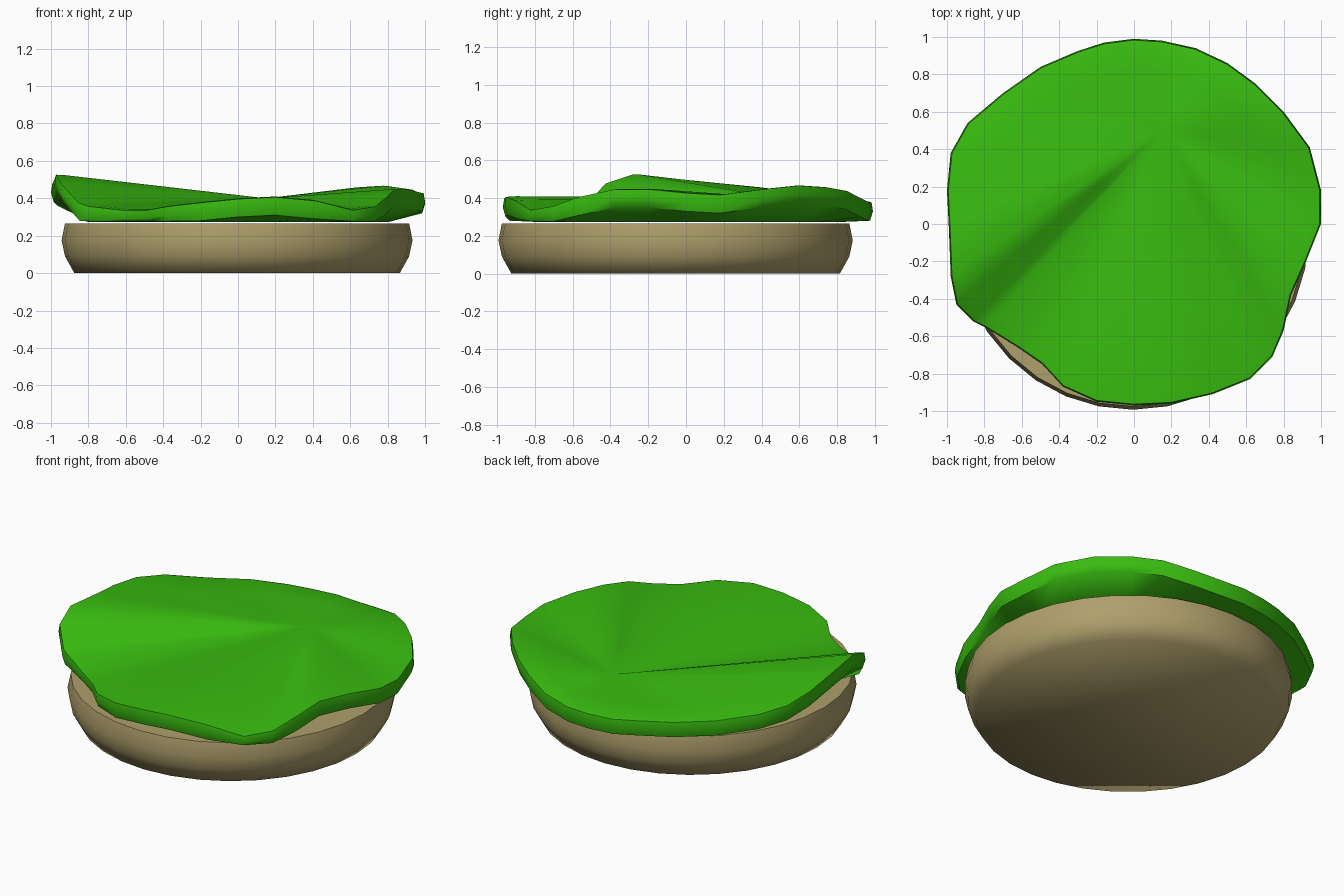
import bpy
import bmesh
import math
from mathutils import Vector

default_cube = bpy.data.objects.get("Cube")
if default_cube:
    bpy.data.objects.remove(default_cube, do_unlink=True)


def make_material(name, colour):
    material = bpy.data.materials.new(name)
    material.use_nodes = True
    material.diffuse_color = colour
    for node in material.node_tree.nodes:
        if node.type == 'BSDF_PRINCIPLED':
            node.inputs["Base Color"].default_value = colour
            node.inputs["Roughness"].default_value = 0.7
    return material


def add_ring(bm, points):
    return [bm.verts.new(point) for point in points]


def bridge_rings(bm, lower, upper):
    """Join two counter-clockwise rings with a band of quads."""
    count = len(lower)
    for i in range(count):
        j = (i + 1) % count
        bm.faces.new((lower[i], lower[j], upper[j], upper[i]))


def fan(bm, ring, centre):
    """Close a ring with triangles that meet at one point."""
    hub_vert = bm.verts.new(centre)
    for i, vert in enumerate(ring):
        bm.faces.new((vert, ring[(i + 1) % len(ring)], hub_vert))


def finish(bm, name, material, smooth_angle):
    bmesh.ops.recalc_face_normals(bm, faces=bm.faces[:])
    mesh = bpy.data.meshes.new(name)
    bm.to_mesh(mesh)
    bm.free()
    obj = bpy.data.objects.new(name, mesh)
    bpy.context.collection.objects.link(obj)
    mesh.materials.append(material)
    bpy.ops.object.select_all(action='DESELECT')
    bpy.context.view_layer.objects.active = obj
    obj.select_set(True)
    bpy.ops.object.shade_smooth_by_angle(angle=math.radians(smooth_angle))
    return obj


bread = make_material("toasted bread", (0.43, 0.35, 0.15, 1))
leaf = make_material("leaf green", (0.04, 0.50, 0.005, 1))

# Bottom bun: lathed round slab with a bulging side
SIDES = 32
BUN_CENTRE = Vector((-0.005, -0.055, 0))
bun_profile = [(0.87, 0), (0.92, 0.09), (0.938, 0.175), (0.92, 0.265)]

bm = bmesh.new()
bun_rings = []
for radius, height in bun_profile:
    points = []
    for step in range(SIDES):
        angle = math.tau * step / SIDES
        offset = Vector((radius * math.cos(angle), radius * math.sin(angle), height))
        points.append(BUN_CENTRE + offset)
    bun_rings.append(add_ring(bm, points))
for lower, upper in zip(bun_rings, bun_rings[1:]):
    bridge_rings(bm, lower, upper)
bm.faces.new(bun_rings[0])
bm.faces.new(bun_rings[-1])
finish(bm, "bottom_bun", bread, 75)

# Lettuce rim, counter-clockwise from the back: x, y and height of the upper edge
leaf_rim = [Vector(point) for point in (
    (0, .99, .38), (-.16, .97, .38), (-.3, .925, .39), (-.5, .84, .4),
    (-.7, .7, .41), (-.89, .54, .44), (-.98, .38, .46), (-1, .18, .48),
    (-.99, -.02, .5), (-.98, -.28, .53), (-.95, -.43, .48), (-.86, -.52, .38),
    (-.8, -.55, .36), (-.62, -.66, .34), (-.49, -.75, .34), (-.38, -.87, .36),
    (-.2, -.95, .38), (0, -.97, .4), (.2, -.96, .41), (.42, -.91, .39),
    (.62, -.83, .34), (.74, -.71, .36), (.8, -.57, .41), (.84, -.38, .45),
    (.92, -.2, .45), (1, 0, .43), (1, .18, .42), (.94, .41, .45),
    (.8, .6, .47), (.65, .75, .46), (.5, .86, .44), (.33, .94, .4),
    (.15, .98, .38))]

LEAF_HUB = Vector((0.15, 0.5, 0.4))   # folds spread out from here
UNDERSIDE = 0.272
THICKNESS = 0.1


def lowered(point, drop, scale):
    """Move a rim point down and in, resting on the bun."""
    height = max(UNDERSIDE + 0.005, point.z - drop)
    return Vector((point.x * scale, point.y * scale, height))


bm = bmesh.new()

# Upper surface: straight folds running from the hub to the rim
upper_rings = []
for share in (0.3, 0.65, 0.96):
    upper_rings.append(add_ring(bm, [LEAF_HUB.lerp(p, share) for p in leaf_rim]))

# Rounded edge, then the underside
upper_rim = add_ring(bm, [lowered(p, 0.004, 0.993) for p in leaf_rim])
middle_rim = add_ring(bm, [lowered(p, THICKNESS / 2, 1) for p in leaf_rim])
lower_rim = add_ring(bm, [lowered(p, THICKNESS, 0.985) for p in leaf_rim])
inner_rim = add_ring(bm, [Vector((p.x * 0.8, p.y * 0.8, UNDERSIDE)) for p in leaf_rim])

leaf_rings = [inner_rim, lower_rim, middle_rim, upper_rim] + upper_rings[::-1]
for lower, upper in zip(leaf_rings, leaf_rings[1:]):
    bridge_rings(bm, lower, upper)
fan(bm, upper_rings[0], LEAF_HUB)
fan(bm, inner_rim, Vector((0, 0, UNDERSIDE)))
finish(bm, "lettuce_leaf", leaf, 50)
